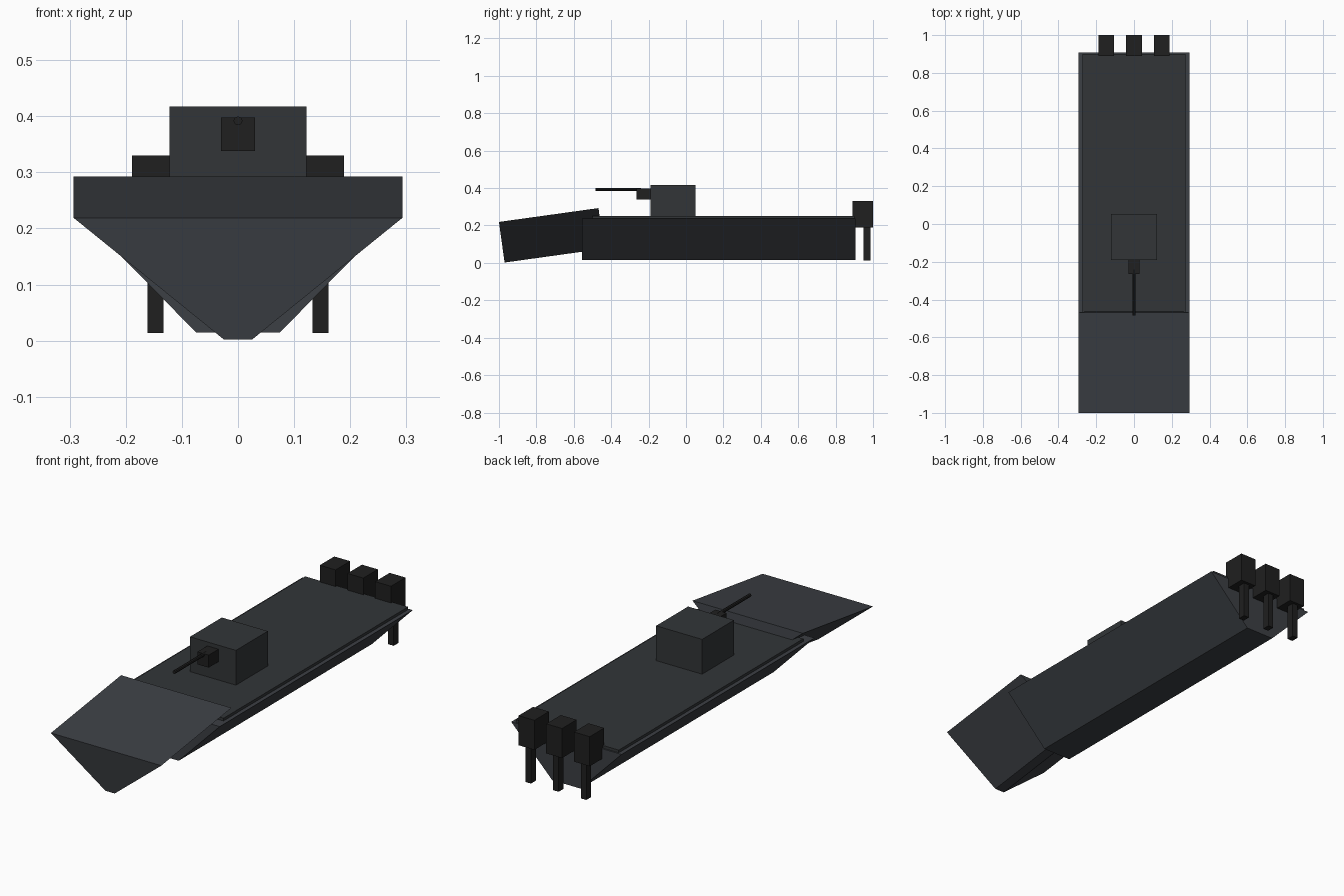
import bpy, bmesh
from math import pi
from mathutils import Matrix

if "Cube" in bpy.data.objects:
    bpy.data.objects.remove(bpy.data.objects["Cube"])


def material(name, rgb):
    m = bpy.data.materials.new(name)
    m.diffuse_color = (*rgb, 1)
    m.use_nodes = True
    m.node_tree.nodes["Principled BSDF"].inputs["Base Color"].default_value = m.diffuse_color
    return m


HULL = material("hull_grey", (0.045, 0.05, 0.058))
DECK = material("deck_grey", (0.032, 0.036, 0.039))
BLACK = material("black", (0.014, 0.014, 0.014))


def finish(name, bm, mat):
    bmesh.ops.recalc_face_normals(bm, faces=bm.faces)
    me = bpy.data.meshes.new(name)
    bm.to_mesh(me)
    bm.free()
    me.materials.append(mat)
    ob = bpy.data.objects.new(name, me)
    bpy.context.collection.objects.link(ob)
    return ob


def box(name, x, y, z, mat):
    """Box from (min, max) ranges on each axis."""
    bm = bmesh.new()
    r = (x, y, z)
    size = [b - a for a, b in r]
    mid = [(a + b) / 2 for a, b in r]
    bmesh.ops.create_cube(bm, size=1, matrix=Matrix.Translation(mid) @ Matrix.Diagonal((*size, 1)))
    return finish(name, bm, mat)


def prism(name, bottom, top, offset, mat):
    """V-hull prism: front section given as (half width, y, z) pairs, swept by offset."""
    bm = bmesh.new()
    (bw, by, bz), (tw, ty, tz) = bottom, top
    vs = [bm.verts.new(p) for p in ((-bw, by, bz), (bw, by, bz), (tw, ty, tz), (-tw, ty, tz))]
    face = bm.faces.new(vs)
    out = bmesh.ops.extrude_face_region(bm, geom=[face], use_keep_orig=True)
    moved = [g for g in out["geom"] if isinstance(g, bmesh.types.BMVert)]
    bmesh.ops.translate(bm, verts=moved, vec=offset)
    return finish(name, bm, mat)


# Main hull, raised bow and deck
prism("hull", (0.075, -0.557, 0.015), (0.293, -0.557, 0.237), (0, 1.464, 0), HULL)
prism("bow", (0.025, -0.97, 0.002), (0.293, -1.0, 0.219), (0, 0.532, 0.074), HULL)
box("deck", (-0.273, 0.273), (-0.5, 0.9), (0.23, 0.25), DECK)

# Cabin with forward gun
box("cabin", (-0.122, 0.122), (-0.19, 0.052), (0.245, 0.417), DECK)
box("gun_mount", (-0.03, 0.03), (-0.265, -0.185), (0.338, 0.398), BLACK)
bm = bmesh.new()
bmesh.ops.create_cone(bm, cap_ends=True, segments=8, radius1=0.008, radius2=0.008, depth=0.245,
                      matrix=Matrix.Translation((0, -0.3625, 0.392)) @ Matrix.Rotation(pi / 2, 4, "X"))
finish("gun_barrel", bm, BLACK)

# Three outboard motors
for i, x in enumerate((-0.147, 0, 0.147), 1):
    box(f"motor_{i}", (x - 0.042, x + 0.042), (0.89, 1.0), (0.188, 0.33), BLACK)
    box(f"motor_leg_{i}", (x - 0.0145, x + 0.0145), (0.95, 0.987), (0.014, 0.19), BLACK)
